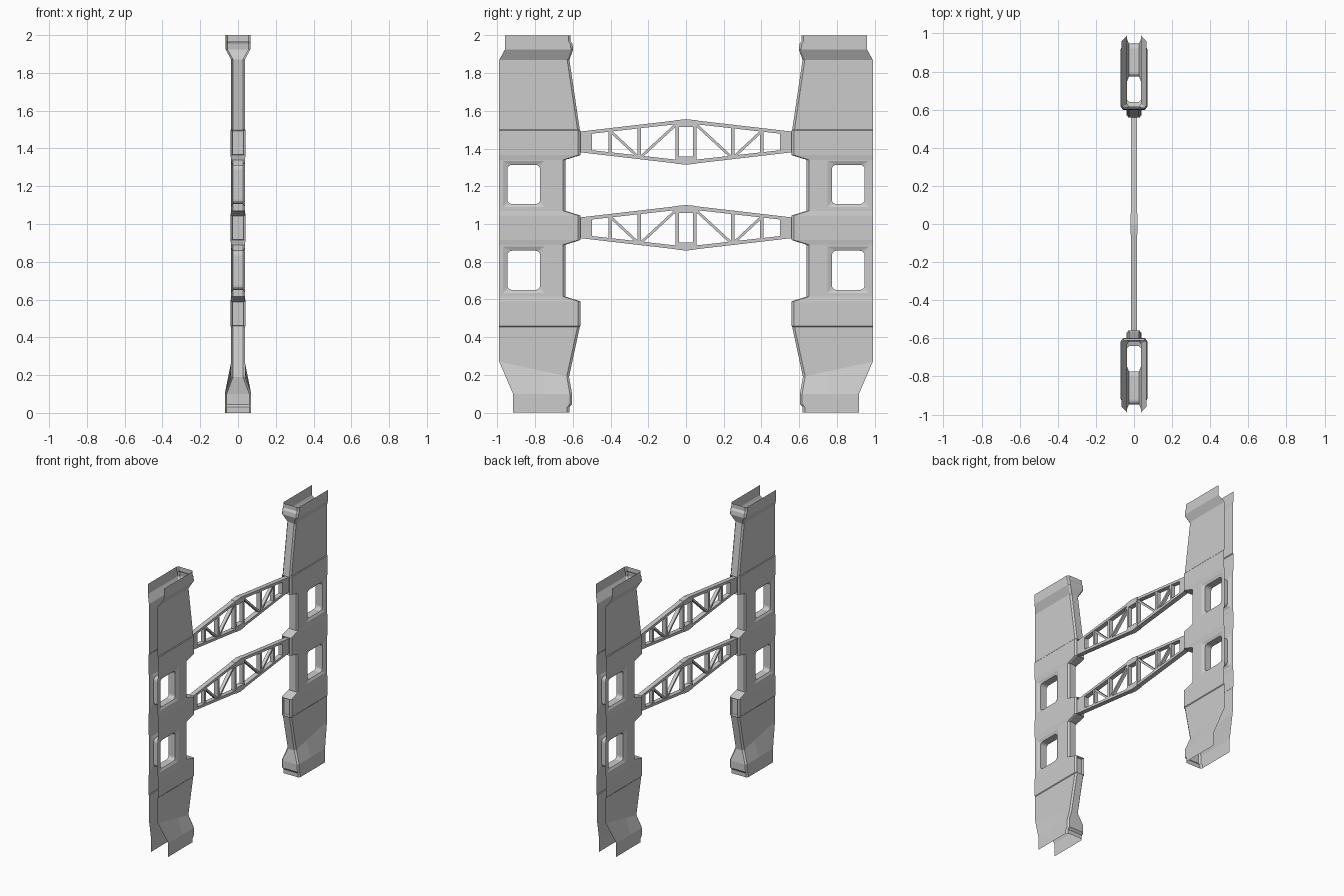
import bpy, bmesh, math
from mathutils import Vector

if "Cube" in bpy.data.objects:
    bpy.data.objects.remove(bpy.data.objects["Cube"])


def finish(bm, name, shift=0.0):
    bmesh.ops.remove_doubles(bm, verts=bm.verts, dist=0.0003)
    bmesh.ops.recalc_face_normals(bm, faces=bm.faces)
    me = bpy.data.meshes.new(name)
    bm.to_mesh(me)
    bm.free()
    ob = bpy.data.objects.new(name, me)
    bpy.context.collection.objects.link(ob)
    ob.location.z = shift
    m = ob.modifiers.new("mirror", 'MIRROR')
    m.use_axis = (False, True, False)
    m.merge_threshold = 0.0005
    return ob


# Channel columns: lofted rows (inner y, inner z, outer y, outer z, half width)
def row(z, yi, hw, yo=0.99, zo=None):
    return (yi, z, yo, z if zo is None else zo, hw)


W, B = 0.036, 0.040
rows = [
    row(0.0, 0.618, 0.07, 0.917), row(0.03, 0.618, 0.07, 0.917),
    row(0.045, 0.604, 0.07, 0.917), row(0.10, 0.604, 0.07, 0.917),
    row(0.19, 0.62, W, 0.99, 0.27), row(0.455, 0.563, W), row(0.46, 0.56, B),
    row(0.59, 0.56, B), row(0.615, 0.64, W), row(0.635, 0.64, W), row(0.88, 0.64, W),
    row(0.89, 0.64, W), row(0.915, 0.56, B), row(1.045, 0.56, B), row(1.07, 0.64, W),
    row(1.09, 0.64, W), row(1.335, 0.64, W), row(1.34, 0.64, W), row(1.365, 0.56, B),
    row(1.495, 0.56, B), row(1.50, 0.563, W), row(1.87, 0.618, W),
    row(1.925, 0.598, 0.066, 0.96), row(1.955, 0.602, 0.066, 0.96),
    row(1.97, 0.612, 0.066, 0.96), row(2.0, 0.612, 0.066, 0.96),
]
windows = [(0.635, 0.88), (1.09, 1.335)]
Y0, Y1 = 0.75, 0.97

bm = bmesh.new()
grid = []
for yi, zi, yo, zo, hw in rows:
    ys = [yo, min(Y1, yo - 0.02), Y0, yi + 0.012, yi]
    half = [(hw - (0.01 if k == 4 else 0), y, zi + (zo - zi) * (y - yi) / (yo - yi))
            for k, y in enumerate(ys)]
    pts = half + [(-x, y, z) for x, y, z in reversed(half)]
    grid.append([bm.verts.new(p) for p in pts])

sockets = []
for i in range(len(rows) - 1):
    z0, z1 = rows[i][1], rows[i + 1][1]
    for k in range(9):
        if k in (1, 7) and (z0, z1) in windows:
            continue
        f = bm.faces.new((grid[i][k], grid[i][k + 1], grid[i + 1][k + 1], grid[i + 1][k]))
        if k == 4 and rows[i][4] == B and rows[i + 1][4] == B:
            sockets.append(f)

# Dished window surrounds with rounded tunnels through both plates
for z0, z1 in windows:
    zc = (z0 + z1) / 2
    loops = []
    for s in (1, -1):
        outer = [bm.verts.new((s * W, y, z)) for y, z in
                 ((Y1, z1), (Y0, z1), (Y0, z0), (Y1, z0))]
        inner = []
        r = 0.025
        for c, (sy, sz) in enumerate(((1, 1), (-1, 1), (-1, -1), (1, -1))):
            cy, cz = 0.86 + sy * (0.087 - r), zc - 0.003 + sz * (0.104 - r)
            for j in range(5):
                a = math.pi / 2 * (c + j / 4)
                inner.append(bm.verts.new((s * 0.027, cy + r * math.cos(a), cz + r * math.sin(a))))
        for c in range(4):
            for j in range(4):
                bm.faces.new((outer[c], inner[c * 5 + j], inner[c * 5 + j + 1]))
            bm.faces.new((outer[c], inner[c * 5 + 4], inner[(c * 5 + 5) % 20], outer[(c + 1) % 4]))
        loops.append(inner)
    a, b = loops
    for j in range(20):
        n = (j + 1) % 20
        bm.faces.new((a[j], a[n], b[n], b[j]))

# Recessed sockets on the inner brackets
for t, push in ((0.012, 0.0), (0.002, 0.02)):
    bmesh.ops.inset_individual(bm, faces=sockets, thickness=t, use_even_offset=True)
    for f in sockets:
        for v in f.verts:
            v.co.y += push
finish(bm, "channel_columns")


# Truss braces: half of each in the yz plane, mirrored
def prism(bm, pts, hx):
    a = [bm.verts.new((hx, y, z)) for y, z in pts]
    b = [bm.verts.new((-hx, y, z)) for y, z in pts]
    bm.faces.new(a)
    bm.faces.new(b[::-1])
    for i in range(len(pts)):
        n = (i + 1) % len(pts)
        bm.faces.new((a[i], b[i], b[n], a[n]))


def bar(bm, p, q, w, hx):
    p, q = Vector(p), Vector(q)
    d = (q - p).normalized()
    n = Vector((-d.y, d.x)) * w / 2
    prism(bm, [p + n, q + n, q - n, p - n], hx)


def half_height(y):
    return 0.120 - 0.065 * y / 0.56


def truss(name, z):
    bm = bmesh.new()
    for s in (1, -1):
        # chord and centre gusset
        prism(bm, [(0.05, s * half_height(0.05)), (0.56, s * half_height(0.56)),
                   (0.56, s * (half_height(0.56) - 0.018)), (0.05, s * (half_height(0.05) - 0.02))], 0.017)
        prism(bm, [(-0.001, s * 0.121), (0.055, s * 0.115), (0.055, s * 0.088),
                   (0.036, s * 0.078), (-0.001, s * 0.078)], 0.019)
    # end plate and posts
    prism(bm, [(0.498, 0.06), (0.575, 0.052), (0.575, -0.052), (0.498, -0.06)], 0.017)
    for y, w in ((0.046, 0.018), (0.248, 0.018), (0.402, 0.018)):
        h = half_height(y) - 0.008
        bar(bm, (y, -h), (y, h), w, 0.015)
    # diagonals
    bar(bm, (0.05, 0.095), (0.24, -0.08), 0.014, 0.012)
    bar(bm, (0.398, 0.055), (0.255, -0.078), 0.014, 0.012)
    finish(bm, name, z)


truss("upper_truss_brace", 1.435)
truss("lower_truss_brace", 0.98)
